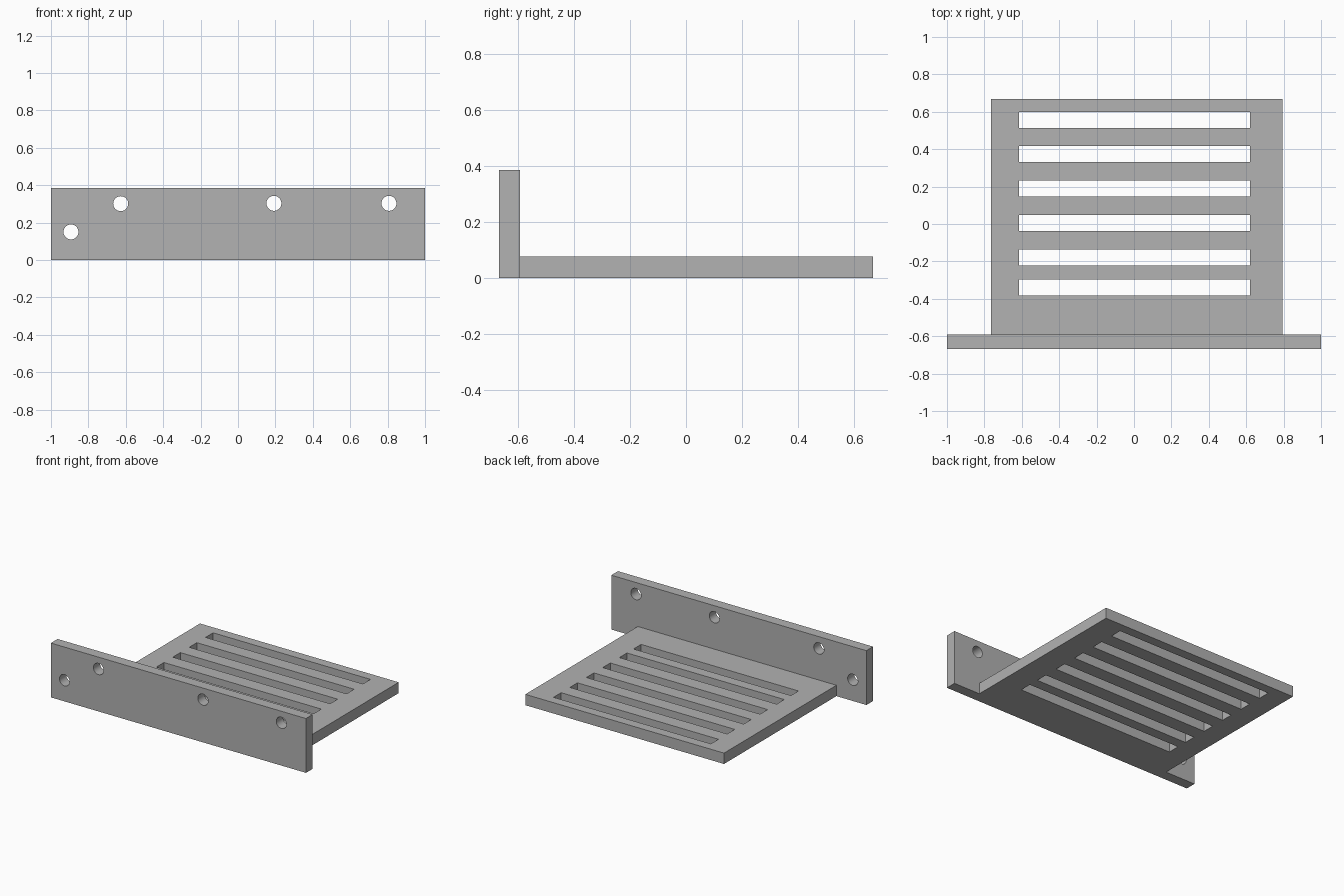
import bpy
import math

if "Cube" in bpy.data.objects:
    bpy.data.objects.remove(bpy.data.objects["Cube"])

grey = bpy.data.materials.new("light grey")
grey.diffuse_color = (0.445, 0.445, 0.445, 1)
grey.use_nodes = True
grey.node_tree.nodes["Principled BSDF"].inputs["Base Color"].default_value = grey.diffuse_color


def box(name, lo, hi):
    """Axis-aligned box between two corners."""
    bpy.ops.mesh.primitive_cube_add(size=1, location=[(a + b) / 2 for a, b in zip(lo, hi)])
    ob = bpy.context.object
    ob.name = name
    ob.scale = [b - a for a, b in zip(lo, hi)]
    bpy.ops.object.transform_apply(location=True, rotation=True, scale=True)
    ob.data.materials.append(grey)
    return ob


def cut(target, cutters):
    """Subtract each cutter from the target, then discard it."""
    for c in cutters:
        c.hide_render = True
        mod = target.modifiers.new("cut", 'BOOLEAN')
        mod.operation = 'DIFFERENCE'
        mod.solver = 'EXACT'
        mod.object = c
        bpy.ops.object.select_all(action='DESELECT')
        target.select_set(True)
        bpy.context.view_layer.objects.active = target
        bpy.ops.object.modifier_apply(modifier=mod.name)
        bpy.data.objects.remove(c, do_unlink=True)


# Horizontal shelf with ventilation slots
shelf = box("slotted_shelf", (-0.765, -0.592, 0), (0.793, 0.667, 0.077))
slot_centres = [0.557, 0.374, 0.19, 0.006, -0.18, -0.339]
cut(shelf, [box("slot_cutter", (-0.615, y - 0.0425, -0.1), (0.619, y + 0.0425, 0.2))
            for y in slot_centres])

# Upright front plate with round screw holes
plate = box("front_plate", (-1, -0.667, 0), (1, -0.592, 0.385))
holes = []
for x, z in [(-0.893, 0.15), (-0.627, 0.301), (0.192, 0.303), (0.807, 0.303)]:
    bpy.ops.mesh.primitive_cylinder_add(vertices=48, radius=0.04, depth=0.3,
                                        location=(x, -0.63, z),
                                        rotation=(math.pi / 2, 0, 0))
    hole = bpy.context.object
    hole.name = "hole_cutter"
    hole.data.materials.append(grey)
    holes.append(hole)
cut(plate, holes)
bpy.ops.object.shade_smooth_by_angle(angle=math.radians(30))
